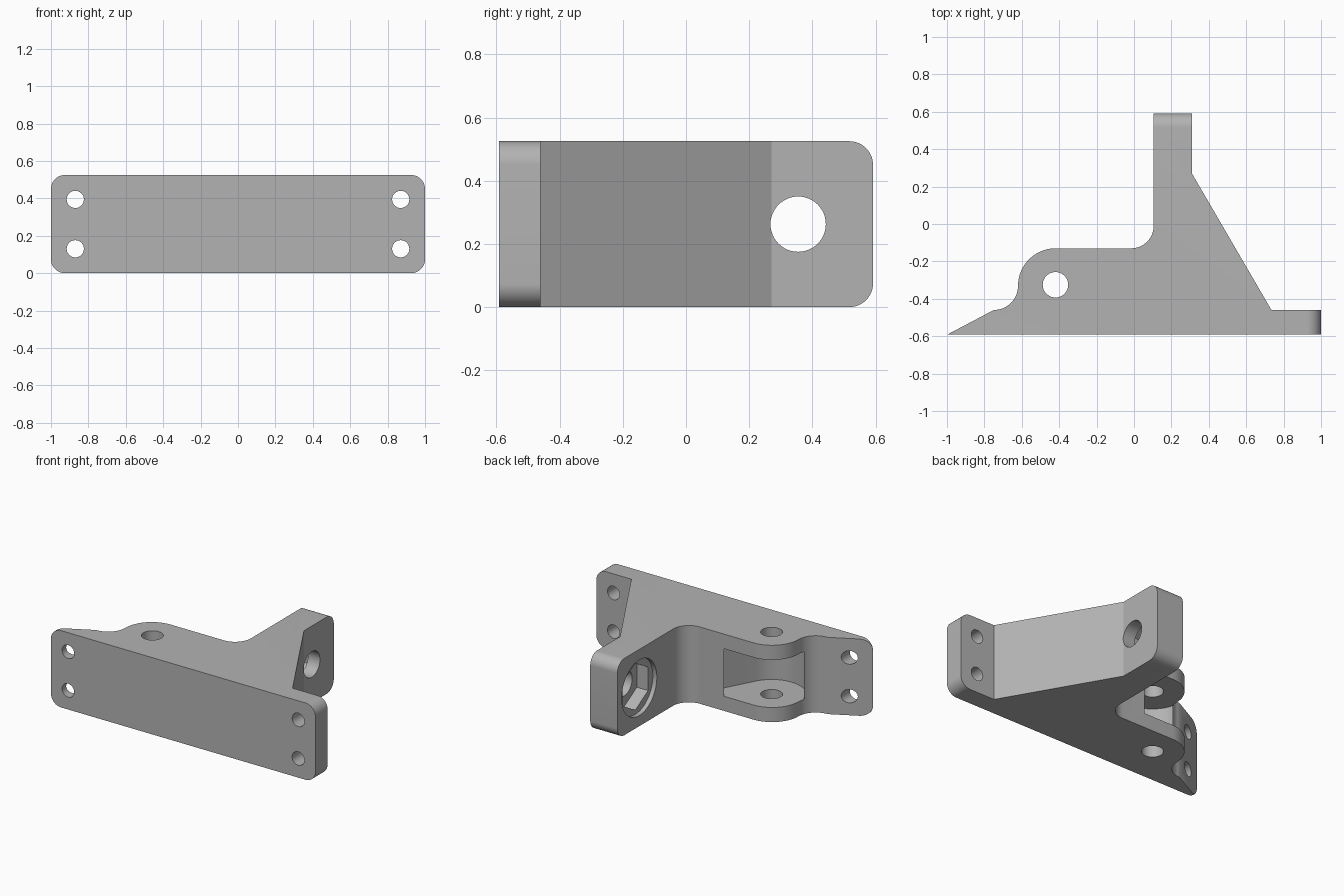
import bpy, bmesh
from math import sin, cos, radians
from mathutils import Vector

if "Cube" in bpy.data.objects:
    bpy.data.objects.remove(bpy.data.objects["Cube"], do_unlink=True)

H = 0.525                   # bracket height
MID = H / 2
FRONT, BACK = -0.592, 0.592
FORK = (-0.42, -0.325)      # pivot hole centre
BOLT = (0.355, MID)         # arm bolt centre (y, z)


def arc(cx, cy, r, start, end, n=14):
    angles = [radians(start + (end - start) * i / n) for i in range(n + 1)]
    return [(cx + r * cos(a), cy + r * sin(a)) for a in angles]


def circle(c, r, n=48):
    return arc(*c, r, 0, 360, n)[:-1]


def prism(name, pts, axis, lo, hi):
    """Extrude a 2D outline along x, y or z."""
    place = {"x": lambda p, t: (t, p[0], p[1]),
             "y": lambda p, t: (p[0], t, p[1]),
             "z": lambda p, t: (p[0], p[1], t)}[axis]
    bm = bmesh.new()
    face = bm.faces.new([bm.verts.new(place(p, lo)) for p in pts])
    new = bmesh.ops.extrude_face_region(bm, geom=[face])["geom"]
    shift = Vector(place((0, 0), hi - lo))
    bmesh.ops.translate(bm, vec=shift, verts=[v for v in new if isinstance(v, bmesh.types.BMVert)])
    bmesh.ops.recalc_face_normals(bm, faces=bm.faces)
    mesh = bpy.data.meshes.new(name)
    bm.to_mesh(mesh)
    bm.free()
    obj = bpy.data.objects.new(name, mesh)
    bpy.context.collection.objects.link(obj)
    return obj


def combine(body, tool, operation="DIFFERENCE"):
    """Apply a boolean and discard the tool."""
    bpy.context.view_layer.objects.active = body
    mod = body.modifiers.new("cut", "BOOLEAN")
    mod.operation, mod.object, mod.solver = operation, tool, "EXACT"
    bpy.ops.object.modifier_apply(modifier=mod.name)
    bpy.data.objects.remove(tool, do_unlink=True)


# Bracket body: mounting plate, fork lug and braced arm in one outline
outline = [(-1, FRONT), (1, FRONT), (1, -0.46), (0.735, -0.46), (0.31, 0.27),
           (0.31, BACK), (0.105, BACK)]
outline += arc(-0.015, -0.01, 0.12, 0, -90)
outline += arc(-0.42, -0.33, 0.2, 90, 180)
outline += arc(-0.75, -0.33, 0.13, 0, -90)
body = prism("bracket", outline, "z", 0, H)

# Rounded plate corners
r = 0.075
plate_shape = (arc(1 - r, r, r, -90, 0) + arc(1 - r, H - r, r, 0, 90)
               + arc(r - 1, H - r, r, 90, 180) + arc(r - 1, r, r, 180, 270))
combine(body, prism("plate_corners", plate_shape, "y", -2, 2), "INTERSECT")

# Rounded arm end
arm_shape = [(-2, 0)] + arc(BACK - r, r, r, -90, 0) + arc(BACK - r, H - r, r, 0, 90) + [(-2, H)]
combine(body, prism("arm_corners", arm_shape, "x", -2, 2), "INTERSECT")

# Fork pocket: round around the pivot with a slanted inner wall
pocket = arc(*FORK, 0.215, 180, 332, 32)
px, py = pocket[-1]
pocket += [(px + 0.3 * sin(radians(28)), py + 0.3 * cos(radians(28))), (FORK[0] - 0.215, 0)]
combine(body, prism("fork_pocket", pocket, "z", 0.1, H - 0.1))

# Pivot hole
combine(body, prism("pivot_hole", circle(FORK, 0.068), "z", -1, 1))

# Mounting holes
for x in (-0.87, 0.87):
    for z in (MID - 0.132, MID + 0.132):
        combine(body, prism("mounting_hole", circle((x, z), 0.046, 32), "y", -1, 0))

# Arm bolt hole, hexagonal nut seat and round counterbore
combine(body, prism("bolt_hole", circle(BOLT, 0.0875), "x", -0.5, 1))
combine(body, prism("nut_seat", arc(*BOLT, 0.16, 30, 330, 5), "x", -0.5, 0.22))
combine(body, prism("counterbore", circle(BOLT, 0.19), "x", -0.5, 0.135))

# Material and shading
mat = bpy.data.materials.new("grey plastic")
mat.use_nodes = True
grey = (0.45, 0.45, 0.45, 1)
mat.diffuse_color = grey
mat.node_tree.nodes["Principled BSDF"].inputs["Base Color"].default_value = grey
body.data.materials.clear()
body.data.materials.append(mat)
for poly in body.data.polygons:
    poly.material_index = 0
bpy.ops.object.select_all(action="DESELECT")
body.select_set(True)
bpy.context.view_layer.objects.active = body
bpy.ops.object.shade_smooth_by_angle(angle=radians(30))
